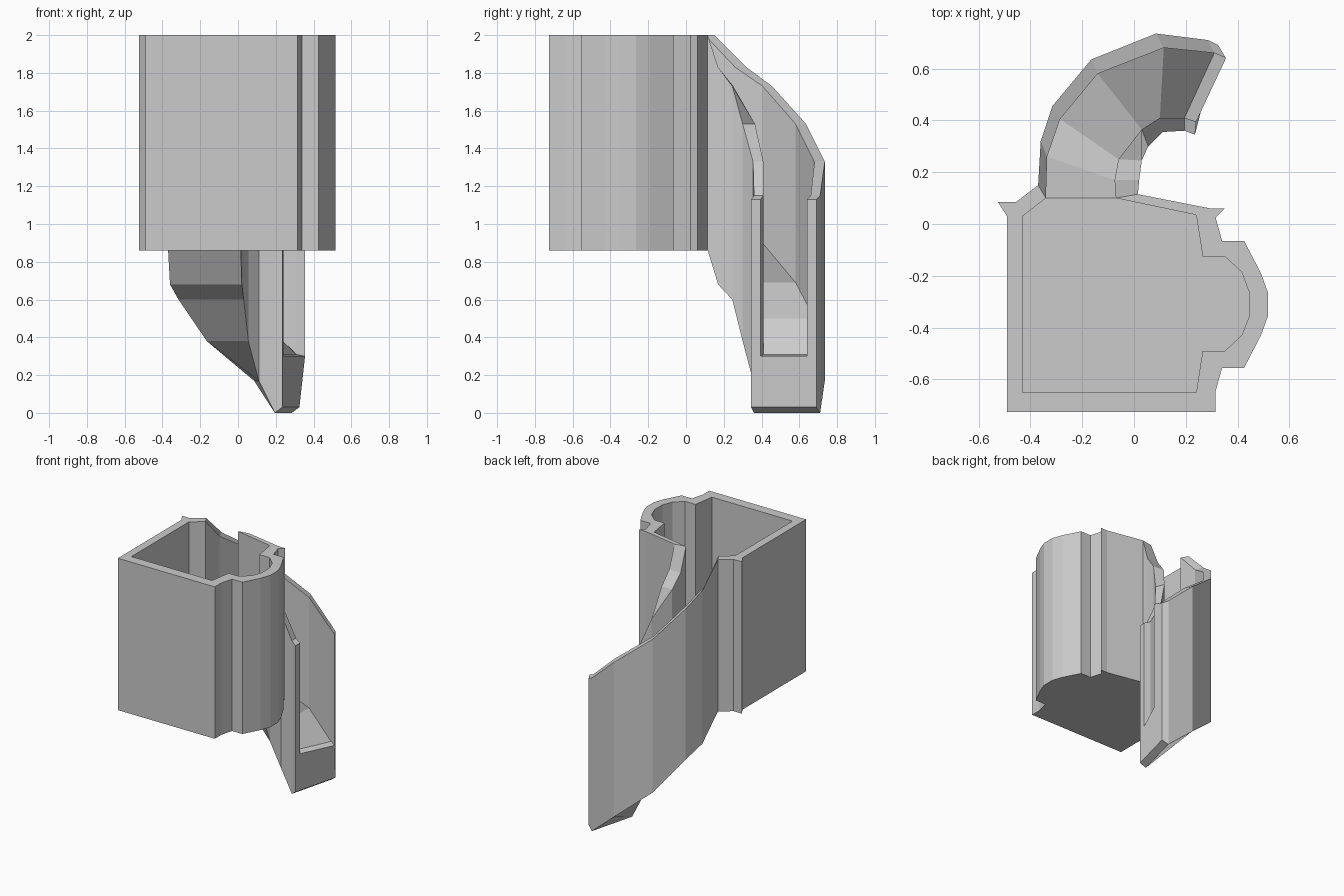
import bpy, bmesh


def finish(name, bm):
    bmesh.ops.recalc_face_normals(bm, faces=bm.faces)
    mesh = bpy.data.meshes.new(name)
    bm.to_mesh(mesh)
    bm.free()
    obj = bpy.data.objects.new(name, mesh)
    bpy.context.collection.objects.link(obj)
    return obj


def loft(name, rings):
    """Skin a list of closed rings and cap both ends."""
    bm = bmesh.new()
    vs = [[bm.verts.new(p) for p in ring] for ring in rings]
    n = len(rings[0])
    for a, b in zip(vs, vs[1:]):
        for i in range(n):
            j = (i + 1) % n
            bm.faces.new((a[i], a[j], b[j], b[i]))
    bm.faces.new(vs[0])
    bm.faces.new(vs[-1])
    return finish(name, bm)


def prism(name, outline, z0, z1):
    return loft(name, [[(x, y, z) for x, y in outline] for z in (z0, z1)])


BOTTOM, FLOOR, TOP = 0.86, 1.16, 2.0

# Bin outline, from the right edge of the chute opening clockwise to its left edge
outer = [(0.015, 0.115), (0.295, 0.06), (0.35, 0.06), (0.315, 0.025), (0.34, -0.065),
         (0.425, -0.065), (0.49, -0.19), (0.517, -0.265), (0.517, -0.355), (0.49, -0.43),
         (0.425, -0.555), (0.34, -0.555), (0.315, -0.645), (0.315, -0.725), (-0.49, -0.725),
         (-0.49, 0.03), (-0.525, 0.085), (-0.455, 0.085), (-0.37, 0.15)]
inner = [(-0.34, 0.10), (-0.43, 0.03), (-0.43, -0.65), (0.24, -0.65), (0.265, -0.49),
         (0.35, -0.49), (0.415, -0.43), (0.445, -0.355), (0.445, -0.265), (0.415, -0.185),
         (0.35, -0.125), (0.265, -0.125), (0.24, 0.035), (-0.07, 0.10)]
prism("bin_wall", outer + inner, BOTTOM, TOP)
prism("bin_floor", inner, BOTTOM, FLOOR)

# Curved chute: outer wall (outside, inside), inner wall (inside, outside), z of base, floor, rim
stations = [
    ((-0.37, 0.15), (-0.34, 0.10), (-0.07, 0.10), (0.015, 0.115), (0.86, 1.16, 2.0)),
    ((-0.36, 0.32), (-0.335, 0.26), (-0.075, 0.17), (0.02, 0.17), (0.68, 0.98, 1.83)),
    ((-0.315, 0.455), (-0.285, 0.405), (-0.06, 0.25), (0.03, 0.245), (0.60, 0.90, 1.73)),
    ((-0.165, 0.635), (-0.14, 0.58), (0.03, 0.365), (0.055, 0.30), (0.38, 0.69, 1.53)),
    ((0.085, 0.735), (0.115, 0.68), (0.10, 0.41), (0.11, 0.355), (0.17, 0.50, 1.33)),
    ((0.285, 0.71), (0.31, 0.66), (0.195, 0.41), (0.195, 0.36), (0.0, 0.31, 1.15)),
    ((0.325, 0.69), (0.355, 0.64), (0.24, 0.395), (0.235, 0.345), (0.03, 0.30, 1.13)),
]
rings = []
for a, b, c, d, (base, floor, rim) in stations:
    rings.append([(*a, rim), (*a, base), (*d, base), (*d, rim),
                  (*c, rim), (*c, floor), (*b, floor), (*b, rim)])
loft("chute", rings)
